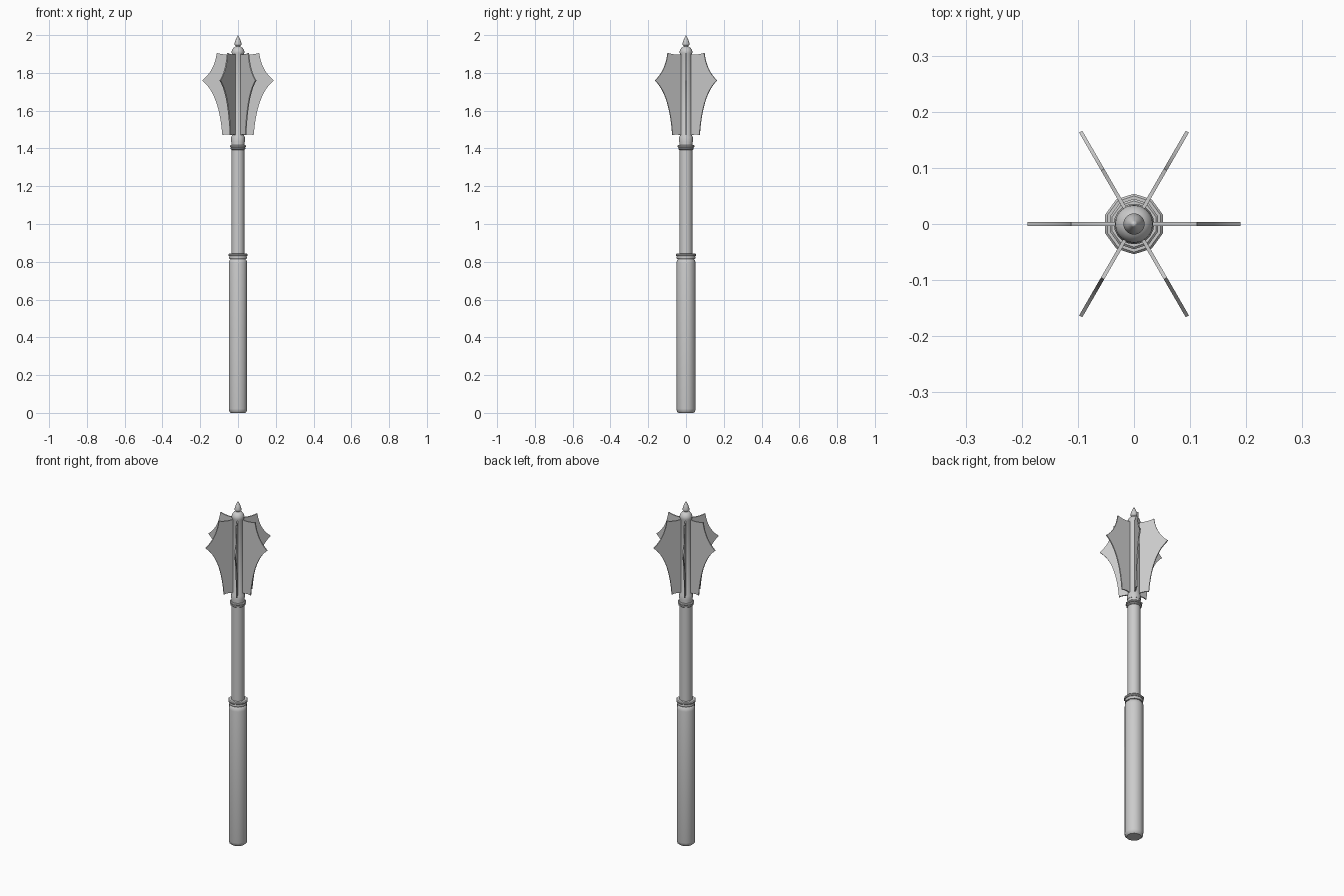
import bpy, bmesh, math
from mathutils import Vector, Matrix

if "Cube" in bpy.data.objects:
    bpy.data.objects.remove(bpy.data.objects["Cube"])


def finish(bm, name, angle=None):
    bmesh.ops.recalc_face_normals(bm, faces=bm.faces[:])
    me = bpy.data.meshes.new(name)
    bm.to_mesh(me)
    bm.free()
    ob = bpy.data.objects.new(name, me)
    bpy.context.collection.objects.link(ob)
    if angle:
        bpy.ops.object.select_all(action='DESELECT')
        bpy.context.view_layer.objects.active = ob
        ob.select_set(True)
        bpy.ops.object.shade_smooth_by_angle(angle=math.radians(angle))
    return ob


def lathe(name, profile, sides):
    """Revolve (radius, z) points about z; a radius of 0 makes a pole."""
    bm = bmesh.new()
    rings = []
    for r, z in profile:
        if r == 0:
            rings.append([bm.verts.new((0, 0, z))] * sides)
            continue
        ring = []
        for i in range(sides):
            a = math.pi / 2 + math.tau * i / sides
            ring.append(bm.verts.new((r * math.cos(a), r * math.sin(a), z)))
        rings.append(ring)
    for lo, hi in zip(rings, rings[1:]):
        for i in range(sides):
            j = (i + 1) % sides
            bm.faces.new(dict.fromkeys((lo[i], lo[j], hi[j], hi[i])))
    return finish(bm, name, 40)


def collar(name, z, r, h, inner):
    """Rounded ring moulding around the shaft."""
    pts = [(inner, z - h), (r - 0.004, z - h), (r, z - h * 0.4),
           (r, z + h * 0.4), (r - 0.004, z + h), (inner, z + h)]
    return lathe(name, pts + pts[:1], 10)


def bezier(p0, p1, p2, n=7):
    """Quadratic curve samples, without the last point."""
    p0, p1, p2 = Vector(p0), Vector(p1), Vector(p2)
    return [p0 * (1 - t) ** 2 + p1 * 2 * t * (1 - t) + p2 * t * t
            for t in (i / n for i in range(n))]


# Grip and shaft
lathe("grip", [(0, 0), (0.040, 0), (0.048, 0.007), (0.051, 0.022),
               (0.051, 0.79), (0.048, 0.807), (0.040, 0.815), (0, 0.815)], 10)
lathe("shaft", [(0, 0.80), (0.035, 0.80), (0.035, 1.45), (0, 1.45)], 10)

# Collars
collar("grip_collar_lower", 0.823, 0.050, 0.008, 0.03)
collar("grip_collar_upper", 0.837, 0.054, 0.007, 0.03)
collar("neck_collar_lower", 1.399, 0.041, 0.006, 0.03)
collar("neck_collar_upper", 1.411, 0.045, 0.006, 0.03)

# Head core with domed top
dome = [(0.034 * math.cos(a), 1.908 + 0.034 * math.sin(a))
        for a in (math.radians(15 * i) for i in range(6))]
lathe("head_core", [(0, 1.435), (0.036, 1.435), (0.036, 1.46), (0.032, 1.468),
                    (0.032, 1.90)] + dome + [(0, 1.942)], 20)

# Pointed finial
lathe("finial", [(0, 1.932), (0.010, 1.932), (0.011, 1.942), (0.018, 1.948),
                 (0.019, 1.954), (0.013, 1.973), (0.006, 1.989), (0, 2.0)], 20)

# Six curved flanges around the head
outline = [Vector((0.02, 1.90))]
outline += bezier((0.055, 1.897), (0.085, 1.897), (0.112, 1.906), 4)
outline += bezier((0.112, 1.906), (0.125, 1.81), (0.19, 1.76))
outline += bezier((0.19, 1.76), (0.10, 1.69), (0.083, 1.47), 9)
outline += bezier((0.083, 1.47), (0.06, 1.478), (0.035, 1.47), 4)
outline += [Vector((0.02, 1.47))]
half = 0.0033
for k in range(6):
    bm = bmesh.new()
    face = bm.faces.new([bm.verts.new((p.x, -half, p.y)) for p in outline])
    ext = bmesh.ops.extrude_face_region(bm, geom=[face], use_keep_orig=True)
    moved = [g for g in ext["geom"] if isinstance(g, bmesh.types.BMVert)]
    bmesh.ops.translate(bm, verts=moved, vec=(0, 2 * half, 0))
    bm.transform(Matrix.Rotation(k * math.pi / 3, 4, 'Z'))
    finish(bm, f"flange_{k + 1}", 30)
